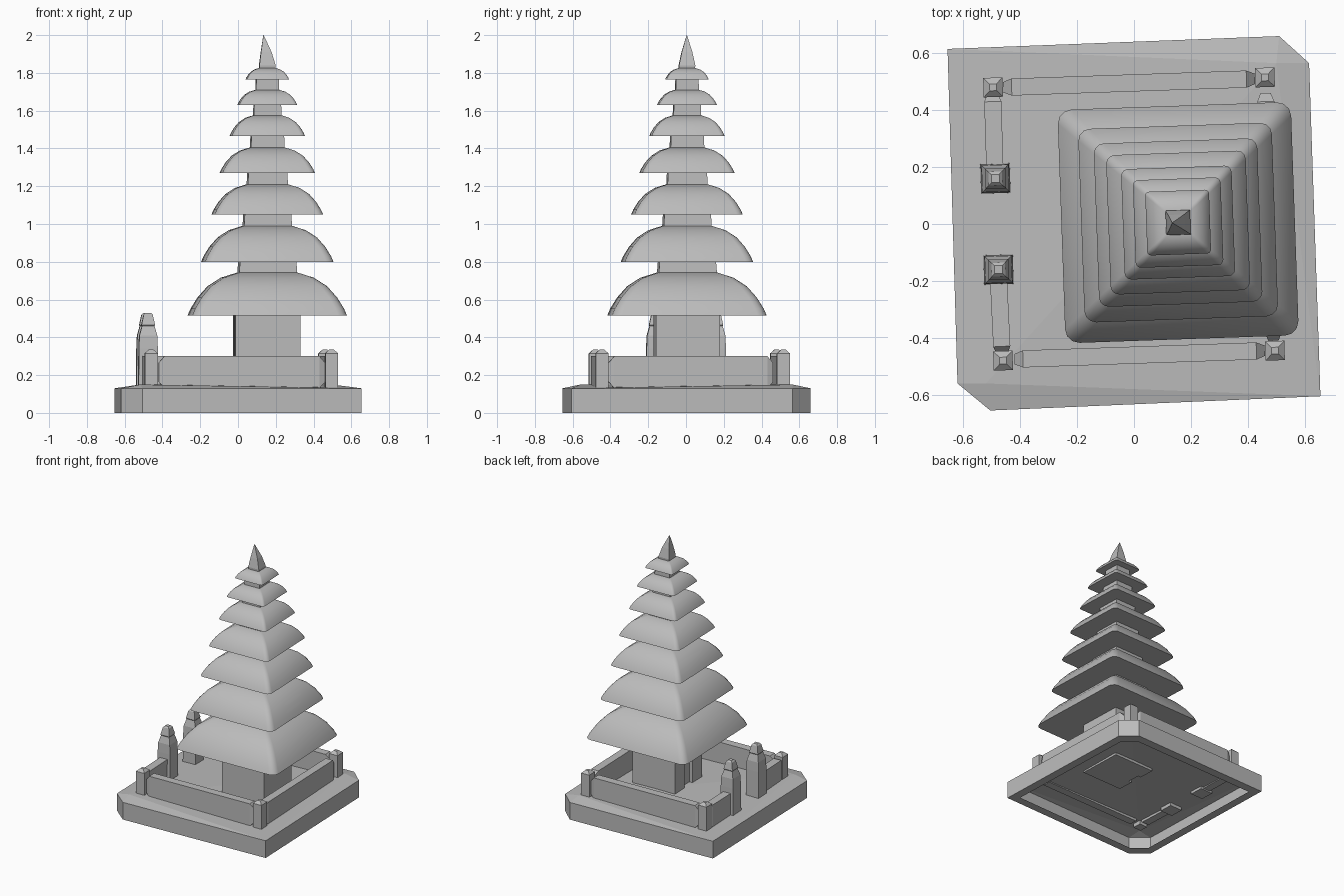
import bpy, bmesh, math
from mathutils import Vector, Matrix

old = bpy.data.objects.get("Cube")
if old:
    bpy.data.objects.remove(old, do_unlink=True)

stone = bpy.data.materials.new("grey stone")
stone.use_nodes = True
GREY = (0.5, 0.5, 0.5, 1)
stone.diffuse_color = GREY
stone.node_tree.nodes["Principled BSDF"].inputs["Base Color"].default_value = GREY

TURN = math.radians(2)
TOWER = Matrix.Translation((0.155, 0.005, 0)) @ Matrix.Rotation(TURN, 4, "Z")


def make(name, verts, faces, matrix=Matrix(), smooth=False, closed=True):
    mesh = bpy.data.meshes.new(name)
    mesh.from_pydata([matrix @ Vector(v) for v in verts], [], faces)
    if closed:
        bm = bmesh.new()
        bm.from_mesh(mesh)
        bmesh.ops.recalc_face_normals(bm, faces=bm.faces)
        bm.to_mesh(mesh)
        bm.free()
    mesh.materials.append(stone)
    obj = bpy.data.objects.new(name, mesh)
    bpy.context.collection.objects.link(obj)
    if smooth:
        bpy.ops.object.select_all(action="DESELECT")
        obj.select_set(True)
        bpy.context.view_layer.objects.active = obj
        bpy.ops.object.shade_smooth_by_angle(angle=math.radians(35))
    return obj


def loft(name, rings, matrix=Matrix(), smooth=False):
    """Join equal rings of points into a capped solid."""
    n = len(rings[0])
    verts = [p for ring in rings for p in ring]
    faces = [tuple(range(n)), tuple(range(len(verts) - n, len(verts)))]
    for r in range(len(rings) - 1):
        for i in range(n):
            j = (i + 1) % n
            faces.append((r * n + i, r * n + j, (r + 1) * n + j, (r + 1) * n + i))
    return make(name, verts, faces, matrix, smooth)


def square(h, z):
    return [(h, h, z), (-h, h, z), (-h, -h, z), (h, -h, z)]


def rounded_square(h, z):
    r, pts = 0.12 * h, []
    for k, (sx, sy) in enumerate(((1, 1), (-1, 1), (-1, -1), (1, -1))):
        for s in range(4):
            a = math.radians(90 * k + 30 * s)
            pts.append((sx * (h - r) + r * math.cos(a), sy * (h - r) + r * math.sin(a), z))
    return pts


def at(x, y):
    return Matrix.Translation((x, y, 0)) @ Matrix.Rotation(TURN, 4, "Z")


def box(name, x0, x1, y0, y1, z0, z1, matrix):
    loft(name, [[(x0, y0, z), (x1, y0, z), (x1, y1, z), (x0, y1, z)] for z in (z0, z1)], matrix)


# Hollow base with two cut corners and a gently ridged floor
outline = [(-0.655, 0.615), (0.51, 0.66), (0.615, 0.565),
           (0.655, -0.605), (-0.505, -0.655), (-0.62, -0.56)]
verts = [(x, y, 0.13) for x, y in outline] + [(x, y, 0) for x, y in outline]
verts += [(x * 0.9, y * 0.9, 0) for x, y in outline]
verts += [(0.5, 0.565, 0.15), (-0.52, -0.56, 0.15)]
P, Q = 18, 19
faces = [(0, Q, P), (0, P, 1), (1, P, 2), (2, P, 3), (3, P, Q), (3, Q, 4), (4, Q, 5), (5, Q, 0)]
for i in range(6):
    j = (i + 1) % 6
    faces += [(i, j, j + 6, i + 6), (i + 6, j + 6, j + 12, i + 12)]
make("base", verts, faces, closed=True)

# Shrine body with a portal on the gate side
box("shrine_body", -0.15, 0.17, -0.17, 0.17, 0.13, 0.53, TOWER)
for side, y in (("back", 0.11), ("front", -0.11)):
    box("portal_pier_" + side, -0.175, -0.14, y - 0.06, y + 0.06, 0.13, 0.53, TOWER)

# Stacked roofs: eave height, eave half width, top height, top half width
tiers = [(0.515, 0.41, 0.743, 0.155), (0.80, 0.34, 0.99, 0.128),
         (1.05, 0.287, 1.21, 0.107), (1.27, 0.245, 1.405, 0.09),
         (1.465, 0.194, 1.575, 0.074), (1.63, 0.154, 1.71, 0.062),
         (1.765, 0.112, 1.825, 0.045)]
curve = [(1, 0), (0.94, 0.16), (0.8, 0.42), (0.6, 0.68), (0.33, 0.88), (0, 1)]
for n, (z0, eave, z1, top) in enumerate(tiers, 1):
    rings = [rounded_square(top + (eave - top) * w, z0 + (z1 - z0) * t) for w, t in curve]
    loft(f"roof_{n}", rings, TOWER, smooth=True)
    if n < len(tiers):
        loft(f"neck_{n}", [square(top, z1 - 0.02), square(top * 0.96, tiers[n][0] + 0.005)], TOWER)

# Pointed finial leaning slightly toward the gate
tip = [(-0.02 + x * 0.02, y * 0.02, 2.0) for x, y, z in square(1, 0)]
tip = [(-0.02 + (x + 0.02) * 0.05, y * 0.05, z) for x, y, z in tip]
loft("finial", [square(0.04, 1.8), square(0.043, 1.84),
                [(x - 0.006, y, z) for x, y, z in square(0.028, 1.91)], tip], TOWER)


# Enclosure walls with tapered ends
def wall(name, start, end):
    a, b = Vector(start), Vector(end)
    length = (b - a).length
    turn = math.atan2(b.y - a.y, b.x - a.x)
    rings = []
    for x, s in ((0, 0.6), (0.03, 1), (length - 0.03, 1), (length, 0.6)):
        w, h = 0.03 * s, 0.085 * s
        rings.append([(x, -w, 0.215 - h), (x, w, 0.215 - h), (x, w, 0.215 + h), (x, -w, 0.215 + h)])
    loft(name, rings, Matrix.Translation((a.x, a.y, 0)) @ Matrix.Rotation(turn, 4, "Z"))


wall("front_wall", (-0.42, -0.475), (0.46, -0.445))
wall("back_wall", (-0.46, 0.48), (0.425, 0.51))
wall("left_wall", (0.462, 0.46), (0.49, -0.41))
wall("right_wall_back", (-0.497, 0.46), (-0.488, 0.17))
wall("right_wall_front", (-0.463, -0.46), (-0.477, -0.17))

# Corner posts with shallow pyramid caps
for name, x, y in (("back_right", -0.495, 0.48), ("back_left", 0.46, 0.515),
                   ("front_left", 0.495, -0.445), ("front_right", -0.46, -0.48)):
    loft("corner_post_" + name,
         [square(0.034, 0.12), square(0.034, 0.315), square(0.012, 0.335)], at(x, y))

# Tapered gate posts with small caps
profile = [(0.052, 0.12), (0.05, 0.34), (0.047, 0.41), (0.033, 0.46),
           (0.036, 0.465), (0.024, 0.52), (0.014, 0.53)]
for name, x, y in (("back", -0.487, 0.16), ("front", -0.476, -0.16)):
    loft("gate_post_" + name, [square(h, z) for h, z in profile], at(x, y))
